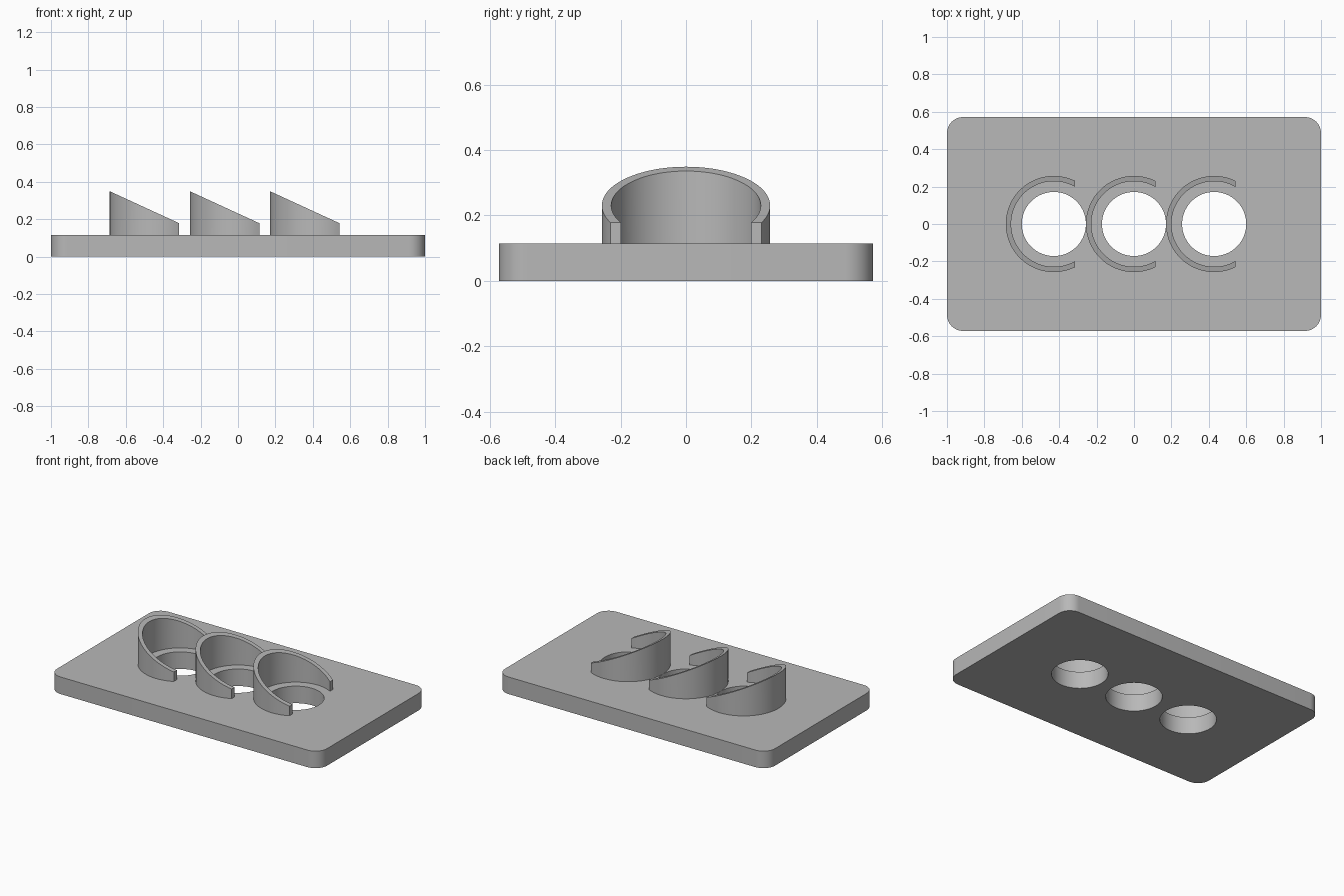
import bpy, bmesh
from math import cos, sin, pi, acos, radians

cube = bpy.data.objects.get("Cube")
if cube:
    bpy.data.objects.remove(cube, do_unlink=True)

U = 2 / 35                      # design unit: the plate is 35 units long
HALF_X, HALF_Y, THICK = 17.5 * U, 10 * U, 2 * U
CORNER, HOLE, PITCH = 1.5 * U, 3 * U, 7.5 * U
OUTER, INNER, OPENING = 4.5 * U, 4 * U, 2 * U
HIGH, LOW = 0.349, 0.178        # collar height at the back and at the opening

grey = bpy.data.materials.new("plain grey")
grey.use_nodes = True
colour = (0.48, 0.48, 0.48, 1)
grey.diffuse_color = colour
grey.node_tree.nodes["Principled BSDF"].inputs["Base Color"].default_value = colour


def arc(cx, cy, r, start, end, n):
    """n + 1 points along an arc."""
    angles = [start + (end - start) * i / n for i in range(n + 1)]
    return [(cx + r * cos(a), cy + r * sin(a)) for a in angles]


def extruded(name, loops, z, height, top=None):
    """Fill outlines (inner ones become holes), extrude up, optionally slope the top."""
    bm = bmesh.new()
    edges = []
    for loop in loops:
        verts = [bm.verts.new((x, y, z)) for x, y in loop]
        edges += [bm.edges.new((a, b)) for a, b in zip(verts, verts[1:] + verts[:1])]
    bmesh.ops.triangle_fill(bm, edges=edges, use_beauty=True, normal=(0, 0, 1))
    ext = bmesh.ops.extrude_face_region(bm, geom=bm.faces[:], use_keep_orig=True)
    for v in ext["geom"]:
        if isinstance(v, bmesh.types.BMVert):
            v.co.z = top(v.co.x) if top else z + height
    bmesh.ops.recalc_face_normals(bm, faces=bm.faces[:])
    mesh = bpy.data.meshes.new(name)
    bm.to_mesh(mesh)
    bm.free()
    mesh.materials.append(grey)
    obj = bpy.data.objects.new(name, mesh)
    bpy.context.collection.objects.link(obj)
    bpy.ops.object.select_all(action="DESELECT")
    obj.select_set(True)
    bpy.context.view_layer.objects.active = obj
    bpy.ops.object.shade_smooth_by_angle(angle=radians(30))
    return obj


# Base plate: rounded rectangle with three through holes
outline = []
for i, (sx, sy) in enumerate([(1, 1), (-1, 1), (-1, -1), (1, -1)]):
    outline += arc(sx * (HALF_X - CORNER), sy * (HALF_Y - CORNER), CORNER,
                   i * pi / 2, (i + 1) * pi / 2, 12)
centres = [-PITCH, 0, PITCH]
holes = [arc(c, 0, HOLE, 0, 2 * pi, 64)[:-1] for c in centres]
extruded("base_plate", [outline] + holes, 0, THICK)

# Open collars: C-shaped walls with sloping tops, cut flat at the opening
a_out, a_in = acos(OPENING / OUTER), acos(OPENING / INNER)
profile = (arc(0, 0, OUTER, a_out, 2 * pi - a_out, 64)
           + arc(0, 0, INNER, 2 * pi - a_in, a_in, 64))
slope = (LOW - HIGH) / (OPENING + OUTER)
for side, c in zip(["right", "middle", "left"], centres):
    collar = extruded(side + "_collar", [profile], THICK, 0,
                      top=lambda x: HIGH + slope * (x + OUTER))
    collar.location.x = c
